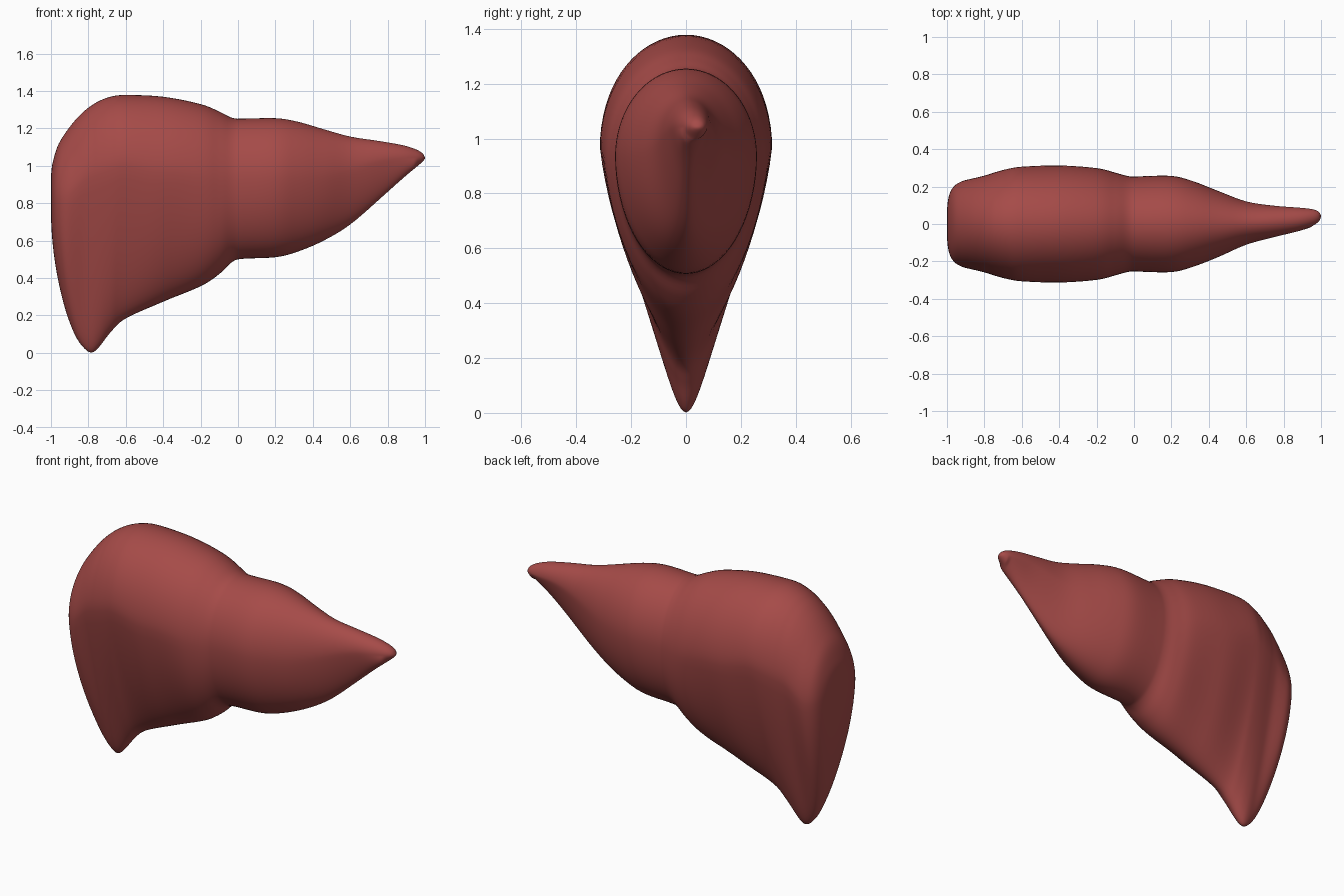
import bpy, bmesh
from math import sin, cos, pi
from mathutils import Vector

if "Cube" in bpy.data.objects:
    bpy.data.objects.remove(bpy.data.objects["Cube"])

# Cross-sections along the organ: x, top z, bottom z, half thickness, y offset
RIGHT_LOBE = [
    (-1.0, .86, .83, .01, 0), (-.998, .97, .68, .10, 0), (-.985, 1.04, .53, .165, 0),
    (-.96, 1.115, .38, .205, 0), (-.92, 1.18, .22, .23, 0), (-.87, 1.245, .09, .243, 0),
    (-.82, 1.295, .02, .255, 0), (-.78, 1.325, 0, .266, 0), (-.74, 1.348, .032, .279, 0),
    (-.68, 1.37, .11, .295, 0), (-.6, 1.379, .182, .308, 0), (-.4, 1.37, .272, .315, 0),
    (-.2, 1.33, .355, .30, 0), (-.1, 1.29, .42, .275, 0)]
LEFT_LOBE = [
    (-.03, 1.256, .486, .256, 0), (.03, 1.252, .502, .255, 0), (.2, 1.255, .51, .258, 0),
    (.32, 1.236, .54, .228, 0), (.46, 1.195, .60, .173, 0), (.6, 1.156, .685, .116, .005),
    (.75, 1.133, .815, .084, .014), (.88, 1.11, .932, .063, .025),
    (.95, 1.088, .99, .046, .034), (.985, 1.068, 1.02, .028, .039), (.998, 1.048, 1.035, .01, .041)]
# x, relative height of the widest point, taper towards the lower edge
SHAPE = [(-1, .6, .1), (-.8, .715, .6), (-.65, .69, .45), (-.4, .63, .28),
         (0, .57, 0), (.4, .57, .05), (.8, .66, .3), (1, .5, 0)]
STEPS, SIDES = 5, 72


def catmull(a, b, c, d, t):
    return (b * 2 + (c - a) * t + (a * 2 - b * 5 + c * 4 - d) * t * t
            + (b * 3 - a - c * 3 + d) * t ** 3) / 2


def shape_at(x):
    for a, b in zip(SHAPE, SHAPE[1:]):
        if x <= b[0]:
            t = max(0, (x - a[0]) / (b[0] - a[0]))
            t = t * t * (3 - 2 * t)
            return a[1] + (b[1] - a[1]) * t, a[2] + (b[2] - a[2]) * t
    return SHAPE[-1][1:]


def section(x, top, bottom, width, offset):
    frac, taper = shape_at(x)
    mid = bottom + frac * (top - bottom)
    pts = []
    for i in range(SIDES):
        a = 2 * pi * i / SIDES
        c = cos(a)
        low = max(0, -c)
        z = mid + c * ((top - mid) if c > 0 else (mid - bottom))
        y = width * sin(a) * (1 - taper * low) + offset * (1 - .6 * low * (x < .95))
        pts.append(Vector((x, y, z)))
    return pts


# Liver body: smooth loft through the sections
rows = [Vector(r) for r in RIGHT_LOBE + LEFT_LOBE]
path = []
for i in range(len(rows) - 1):
    four = [rows[min(max(i + k, 0), len(rows) - 1)] for k in (-1, 0, 1, 2)]
    path += [catmull(*four, s / STEPS) for s in range(STEPS)]
path.append(rows[-1])

bm = bmesh.new()
rings = [[bm.verts.new(p) for p in section(*r)] for r in path]
for a, b in zip(rings, rings[1:]):
    for i in range(SIDES):
        j = (i + 1) % SIDES
        bm.faces.new((a[i], a[j], b[j], b[i]))

# Rounded ends closed with fans
for ring, x in ((rings[0], -1.0), (rings[-1], 1.0)):
    centre = sum((v.co for v in ring), Vector()) / SIDES
    pole = bm.verts.new((x, centre.y, centre.z))
    for i in range(SIDES):
        bm.faces.new((ring[i], ring[(i + 1) % SIDES], pole))
# Even out the surface
for _ in range(3):
    bmesh.ops.smooth_vert(bm, verts=bm.verts, factor=.3, use_axis_x=False, use_axis_y=True, use_axis_z=True)
bmesh.ops.recalc_face_normals(bm, faces=bm.faces)
for f in bm.faces:
    f.smooth = True

mesh = bpy.data.meshes.new("liver")
bm.to_mesh(mesh)
bm.free()
liver = bpy.data.objects.new("liver", mesh)
bpy.context.collection.objects.link(liver)

mat = bpy.data.materials.new("liver_red")
mat.diffuse_color = (.38, .07, .065, 1)
mat.use_nodes = True
mat.node_tree.nodes["Principled BSDF"].inputs["Base Color"].default_value = mat.diffuse_color
mesh.materials.append(mat)
